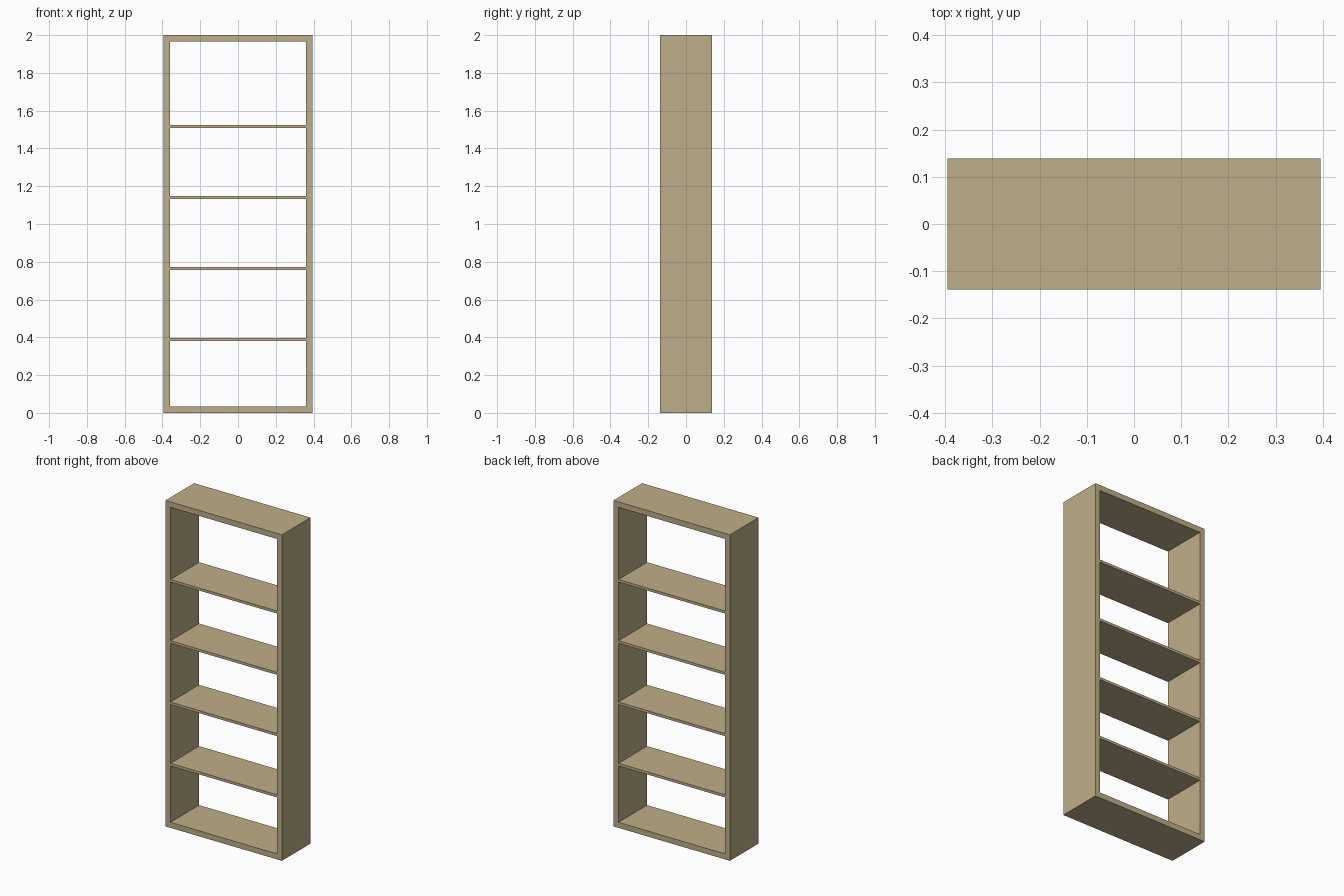
import bpy, bmesh
from mathutils import Vector

if "Cube" in bpy.data.objects:
    bpy.data.objects.remove(bpy.data.objects["Cube"])

W, D, H = 0.79, 0.277, 2.0      # overall size
T, SHELF_T = 0.034, 0.016       # frame and shelf thickness

wood = bpy.data.materials.new("pale_wood")
wood.diffuse_color = (0.52, 0.42, 0.25, 1)
wood.use_nodes = True
wood.node_tree.nodes["Principled BSDF"].inputs["Base Color"].default_value = wood.diffuse_color


def finish(name, bm):
    bmesh.ops.recalc_face_normals(bm, faces=bm.faces)
    mesh = bpy.data.meshes.new(name)
    bm.to_mesh(mesh)
    bm.free()
    mesh.materials.append(wood)
    obj = bpy.data.objects.new(name, mesh)
    bpy.context.collection.objects.link(obj)
    return obj


def rect(bm, inset):
    x = W / 2 - inset
    pts = [(-x, inset), (x, inset), (x, H - inset), (-x, H - inset)]
    return [bm.verts.new((px, -D / 2, pz)) for px, pz in pts]


# Outer frame: rectangular ring extruded through the depth, open front and back
bm = bmesh.new()
outer, inner = rect(bm, 0), rect(bm, T)
ring = [bm.faces.new((outer[i], outer[(i + 1) % 4], inner[(i + 1) % 4], inner[i]))
        for i in range(4)]
res = bmesh.ops.extrude_face_region(bm, geom=ring, use_keep_orig=True)
back = [g for g in res["geom"] if isinstance(g, bmesh.types.BMVert)]
bmesh.ops.translate(bm, verts=back, vec=Vector((0, D, 0)))
finish("outer_frame", bm)

# Four thin shelves between the sides
for i in range(4):
    bm = bmesh.new()
    bmesh.ops.create_cube(bm, size=1)
    bmesh.ops.scale(bm, verts=bm.verts, vec=(W - 2 * T, D, SHELF_T))
    shelf = finish(f"shelf_{i + 1}", bm)
    shelf.location.z = 0.388 + i * 0.376
